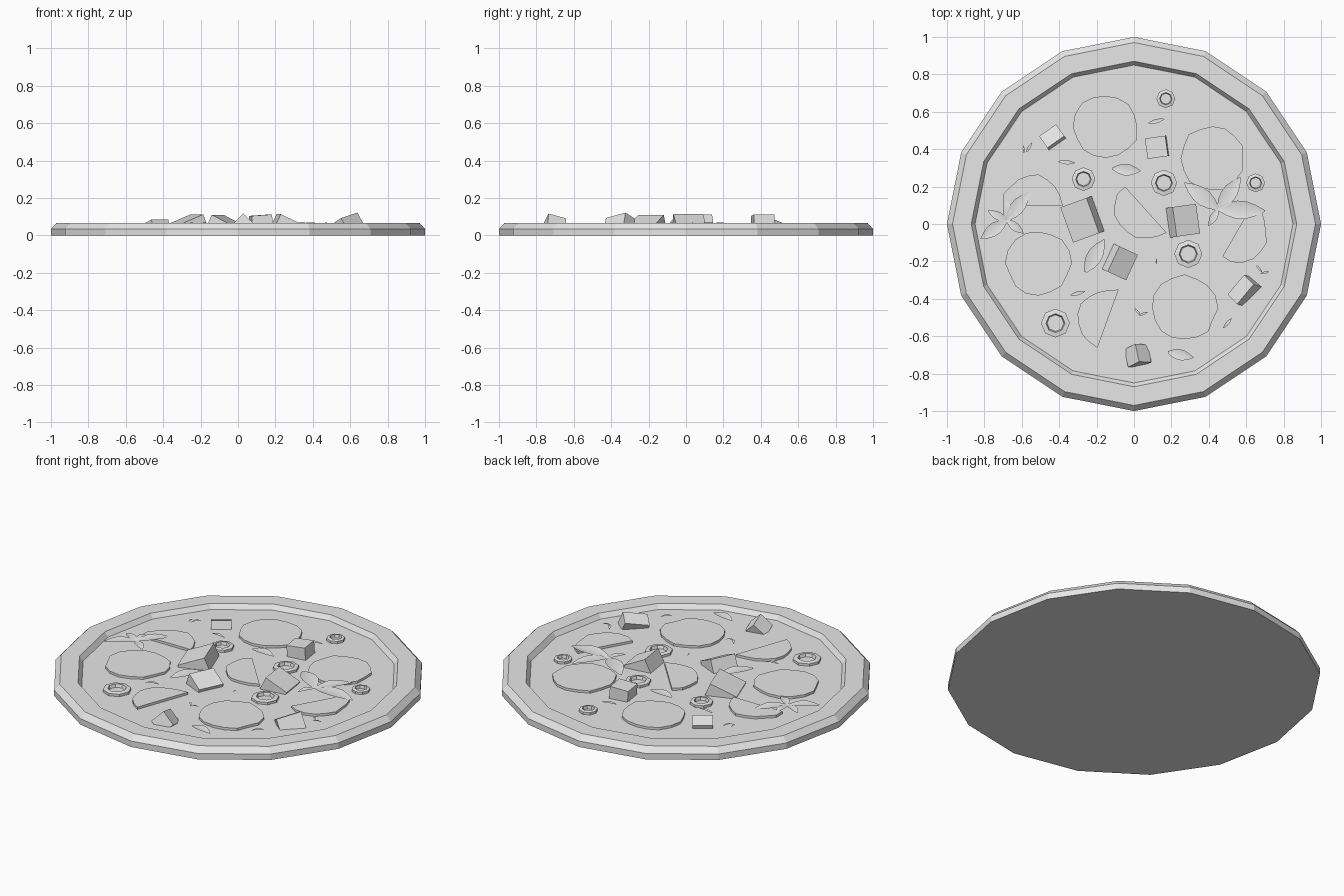
import bpy, bmesh, math, random
from mathutils import Matrix, Vector

cube = bpy.data.objects.get("Cube")
if cube:
    bpy.data.objects.remove(cube, do_unlink=True)
random.seed(4)
FLOOR = 0.04

grey = bpy.data.materials.new("plain_grey")
grey.use_nodes = True
colour = (0.8, 0.8, 0.8, 1)
grey.diffuse_color = colour
grey.node_tree.nodes["Principled BSDF"].inputs["Base Color"].default_value = colour


def finish(name, bm):
    bmesh.ops.recalc_face_normals(bm, faces=bm.faces)
    mesh = bpy.data.meshes.new(name)
    bm.to_mesh(mesh)
    bm.free()
    mesh.materials.append(grey)
    obj = bpy.data.objects.new(name, mesh)
    bpy.context.collection.objects.link(obj)
    return obj


def lathe(name, profile, sides, x=0, y=0, closed=False):
    """Turn a profile of (radius, height) points; cap it unless it is a closed loop."""
    bm = bmesh.new()
    rings = []
    for r, z in profile:
        angles = [math.tau * i / sides for i in range(sides)]
        rings.append([bm.verts.new((x + r * math.cos(a), y + r * math.sin(a), z)) for a in angles])
    pairs = list(zip(rings, rings[1:]))
    if closed:
        pairs.append((rings[-1], rings[0]))
    else:
        bm.faces.new(rings[0])
        bm.faces.new(rings[-1])
    for low, high in pairs:
        for i in range(sides):
            j = (i + 1) % sides
            bm.faces.new((low[i], low[j], high[j], high[i]))
    return finish(name, bm)


def slice_patch(name, x, y, r, facing=None):
    """Thin wavy round slice, or half of one bulging towards an angle."""
    half = facing is not None
    count = 10 if half else 16
    sweep = math.pi if half else math.tau
    start = math.radians(facing) - math.pi / 2 if half else 0
    bm = bmesh.new()
    verts = []
    for i in range(count):
        a = start + sweep * i / (count - 1 if half else count)
        d = r * random.uniform(0.93, 1.04)
        verts.append(bm.verts.new((x + d * math.cos(a), y + d * math.sin(a), FLOOR)))
    face = bm.faces.new(verts)
    top = bmesh.ops.extrude_face_region(bm, geom=[face])["geom"]
    moved = [v for v in top if isinstance(v, bmesh.types.BMVert)]
    bmesh.ops.translate(bm, verts=moved, vec=(0, 0, 0.014))
    finish(name, bm)


def chunk(name, x, y, top, size, yaw, tilt_x, tilt_y):
    """Tilted block sunk into the filling, cut off at floor level."""
    bm = bmesh.new()
    bmesh.ops.create_cube(bm, size=1)
    depth = size[2] if len(size) > 2 else 0.2
    turn = Matrix.Identity(4)
    for angle, axis in ((yaw, "Z"), (tilt_x, "X"), (tilt_y, "Y")):
        turn = turn @ Matrix.Rotation(math.radians(angle), 4, axis)
    shape = Matrix.Diagonal((size[0], size[1], depth, 1))
    bm.transform(turn @ shape @ Matrix.Translation((0, 0, -0.5)))
    peak = max(v.co.z for v in bm.verts)
    bm.transform(Matrix.Translation((x, y, top - peak)))
    geom = bm.verts[:] + bm.edges[:] + bm.faces[:]
    bmesh.ops.bisect_plane(bm, geom=geom, plane_co=(0, 0, FLOOR), plane_no=(0, 0, 1), clear_inner=True)
    bmesh.ops.holes_fill(bm, edges=[e for e in bm.edges if e.is_boundary])
    finish(name, bm)


def leaf(name, start, end, width, base=0.054):
    """Pointed leaf folded along its midrib."""
    a, b = Vector(start), Vector(end)
    side = Vector((a.y - b.y, b.x - a.x)).normalized()
    bm = bmesh.new()
    rows = []
    for i in range(6):
        t = i / 5
        mid = a.lerp(b, t)
        w = width / 2 * math.sin(math.pi * (0.06 + 0.92 * t))
        arch = base + 0.006 * math.sin(math.pi * t)
        row = []
        for s in (-1, 0, 1):
            p = mid + side * (w * s)
            row.append(bm.verts.new((p.x, p.y, arch + abs(s) * w * 0.2)))
        rows.append(row)
    for r, q in zip(rows, rows[1:]):
        for k in (0, 1):
            bm.faces.new((r[k], r[k + 1], q[k + 1], q[k]))
    obj = finish(name, bm)
    for p in obj.data.polygons:
        p.use_smooth = True


# Base with raised, bevelled crust
lathe("crust_base", [(1, 0), (1, 0.035), (0.97, 0.067), (0.87, 0.067), (0.85, FLOOR)], 16)

# Flat slices: whole rounds, then halves with the direction they bulge
rounds = [(-0.15, 0.52), (-0.51, -0.21), (0.27, -0.45), (0.42, 0.35)]
for i, (x, y) in enumerate(rounds):
    slice_patch(f"round_slice_{i}", x, y, 0.175)
halves = [(-0.14, -0.51, 160), (0.55, -0.04, -30), (0.06, 0.08, 222), (-0.54, 0.1, 90)]
for i, (x, y, facing) in enumerate(halves):
    slice_patch(f"half_slice_{i}", x, y, 0.165, facing)

# Sliced rings
rings = [(0.17, 0.67, 0.05), (-0.27, 0.24, 0.063), (0.16, 0.22, 0.07),
         (0.65, 0.22, 0.05), (0.29, -0.16, 0.075), (-0.42, -0.53, 0.077)]
for i, (x, y, r) in enumerate(rings):
    section = [(r, FLOOR), (r, 0.054), (r * 0.66, 0.058), (r * 0.58, FLOOR)]
    lathe(f"sliced_ring_{i}", section, 8, x, y, closed=True)

# Chunks: x, y, top, size, yaw, tilts
chunks = [
    (-0.44, 0.47, 0.085, (0.11, 0.08), 35, -18, 0),
    (0.12, 0.41, 0.112, (0.11, 0.11), 8, 0, -4),
    (-0.29, 0.02, 0.112, (0.16, 0.2), 20, 0, -22),
    (0.28, 0.02, 0.114, (0.14, 0.16), 8, 0, 26),
    (-0.06, -0.21, 0.11, (0.12, 0.15), -25, 0, 25),
    (0.57, -0.35, 0.122, (0.08, 0.14), -40, 12, -26),
    (0.05, -0.69, 0.117, (0.09, 0.1, 0.09), 12, -15, 45),
]
for i, spec in enumerate(chunks):
    chunk(f"topping_chunk_{i}", *spec)

# Leaf sprigs: centre, then tips
sprigs = [((0.45, 0.08), [(0.57, 0.25), (0.70, 0.07), (0.40, -0.01), (0.27, 0.22)]),
          ((-0.68, 0.02), [(-0.56, 0.17), (-0.82, -0.08), (-0.59, -0.05), (-0.78, 0.07), (-0.68, 0.13)])]
for i, (centre, tips) in enumerate(sprigs):
    for k, tip in enumerate(tips):
        length = (Vector(tip) - Vector(centre)).length
        leaf(f"sprig_{i}_leaf_{k}", centre, tip, length * 0.4)

# Loose leaves and herb flakes: x, y, length, angle
loose = [(-0.21, -0.17, 0.2, 60), (-0.04, 0.29, 0.15, -5), (0.25, -0.7, 0.14, -12),
         (0.12, 0.55, 0.09, 15), (-0.36, 0.33, 0.09, -5), (-0.3, -0.37, 0.08, 15),
         (0.12, -0.2, 0.03, 85), (0.02, -0.47, 0.05, -50), (0.05, -0.48, 0.05, 20),
         (0.67, -0.24, 0.05, -50), (0.7, -0.26, 0.05, 15), (0.5, -0.53, 0.07, 50),
         (-0.59, 0.4, 0.04, 95), (-0.56, 0.41, 0.06, 60)]
for i, (x, y, length, angle) in enumerate(loose):
    reach = Vector((math.cos(math.radians(angle)), math.sin(math.radians(angle)))) * length / 2
    c = Vector((x, y))
    leaf(f"loose_leaf_{i}", c - reach, c + reach, length * (0.42 if length > 0.1 else 0.25))
